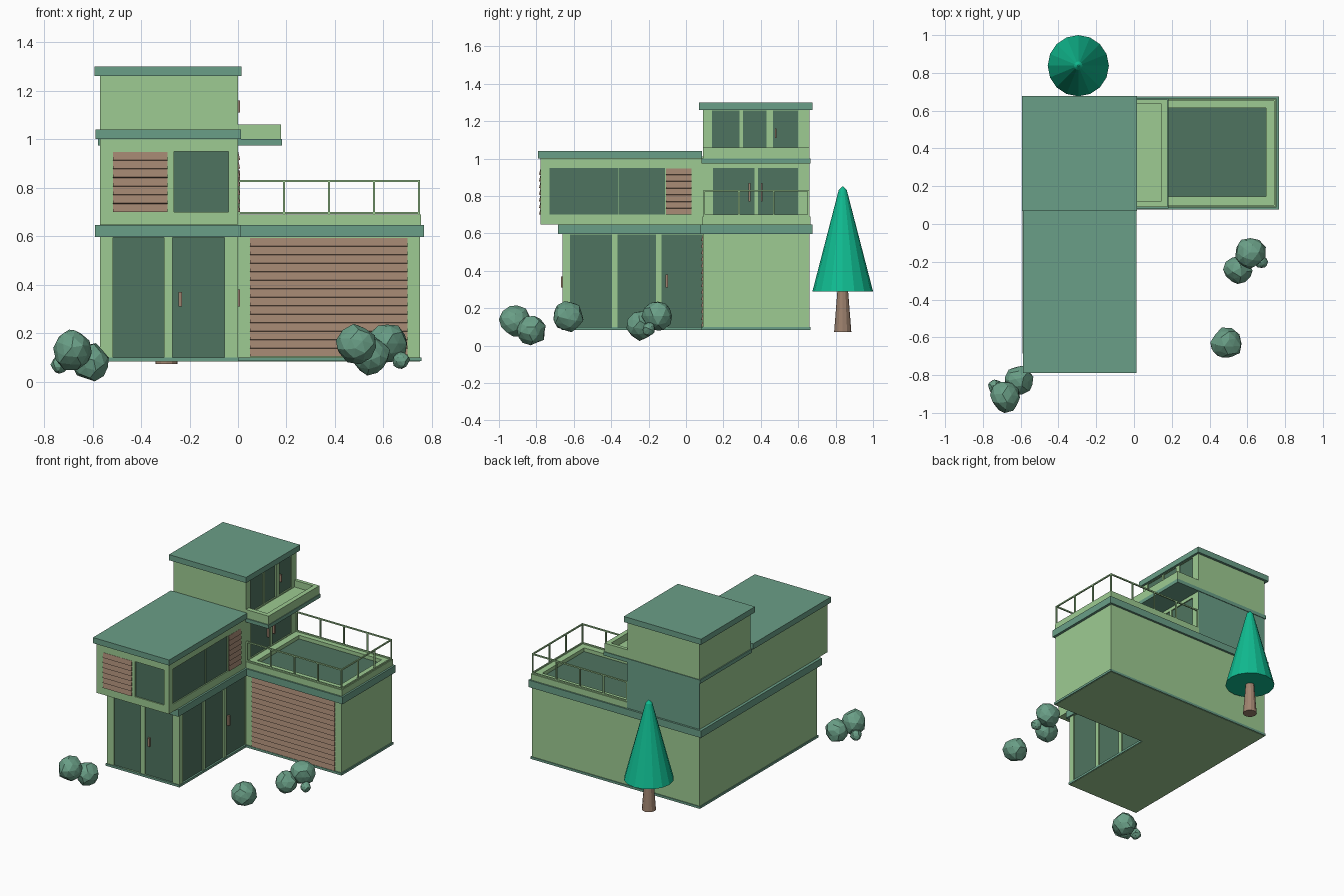
import bpy, bmesh, math, random
from mathutils import Vector, Matrix

if "Cube" in bpy.data.objects:
    bpy.data.objects.remove(bpy.data.objects["Cube"])


def material(name, r, g, b):
    lin = [((c / 255 + 0.055) / 1.055) ** 2.4 for c in (r, g, b)]
    m = bpy.data.materials.new(name)
    m.diffuse_color = (*lin, 1)
    m.use_nodes = True
    m.node_tree.nodes["Principled BSDF"].inputs["Base Color"].default_value = m.diffuse_color
    return m


WALL = material("wall_green", 157, 203, 146)
TRIM = material("trim_teal", 106, 159, 135)
GLASS = material("glass_dark_green", 79, 116, 96)
WOOD = material("wood_brown", 158, 130, 110)
TREE = material("tree_green", 16, 188, 145)


def finish(name, bm, mat):
    me = bpy.data.meshes.new(name)
    bmesh.ops.recalc_face_normals(bm, faces=bm.faces[:])
    bm.to_mesh(me)
    bm.free()
    me.materials.append(mat)
    ob = bpy.data.objects.new(name, me)
    bpy.context.collection.objects.link(ob)
    return ob


def boxes(name, mat, *ranges):
    """Each range is x0, x1, y0, y1, z0, z1."""
    bm = bmesh.new()
    for x0, x1, y0, y1, z0, z1 in ranges:
        mtx = Matrix.Translation(((x0 + x1) / 2, (y0 + y1) / 2, (z0 + z1) / 2))
        mtx = mtx @ Matrix.Diagonal((x1 - x0, y1 - y0, z1 - z0, 1))
        bmesh.ops.create_cube(bm, size=1, matrix=mtx)
    return finish(name, bm, mat)


def cut(ob, *ranges):
    cutter = boxes("cutter", WALL, *ranges)
    cutter.hide_render = True
    mod = ob.modifiers.new("cut", 'BOOLEAN')
    mod.operation, mod.solver, mod.object = 'DIFFERENCE', 'EXACT', cutter
    bpy.context.view_layer.objects.active = ob
    bpy.ops.object.modifier_apply(modifier=mod.name)
    bpy.data.objects.remove(cutter)


def span(axis, face, a, b, z0, z1, d0, d1):
    """Box on a front (y) or right (x) wall, from depth d0 inside to d1 outside."""
    if axis == 'y':
        return (a, b, face - d1, face + d0, z0, z1)
    return (face - d0, face + d1, a, b, z0, z1)


def windows(name, ob, axis, face, panes):
    cut(ob, *[span(axis, face, *p, 0.014, 0.02) for p in panes])
    boxes(name, GLASS, *[span(axis, face, *p, 0.015, -0.008) for p in panes])


def slats(name, axis, face, a, b, z0, z1, n):
    """Overlapping boards: an extruded saw-tooth profile."""
    h = (z1 - z0) / n
    prof = [(-0.005, z0)]
    for i in range(n):
        prof += [(0.009, z0 + i * h), (0.001, z0 + (i + 0.93) * h)]
    prof.append((-0.005, z1))
    bm = bmesh.new()
    pt = (lambda d, t, z: (t, face - d, z)) if axis == 'y' else (lambda d, t, z: (face + d, t, z))
    ends = [[bm.verts.new(pt(d, t, z)) for d, z in prof] for t in (a, b)]
    for e in ends:
        bm.faces.new(e)
    for i in range(len(prof)):
        j = (i + 1) % len(prof)
        bm.faces.new((ends[0][i], ends[0][j], ends[1][j], ends[1][i]))
    finish(name, bm, WOOD)


# Ground floor: long wing and garage
wing = boxes("ground_floor", WALL, (-0.57, 0, -0.66, 0.66, 0.082, 0.62))
windows("ground_front_glass", wing, 'y', -0.66,
        [(-0.515, -0.305, 0.1, 0.595), (-0.27, -0.055, 0.1, 0.595)])
windows("ground_side_glass", wing, 'x', 0.0,
        [(-0.62, -0.395, 0.1, 0.595), (-0.365, -0.16, 0.1, 0.595), (-0.13, 0.085, 0.1, 0.595)])
boxes("garage", WALL, (0, 0.75, 0.09, 0.66, 0.082, 0.62))
slats("garage_door", 'y', 0.09, 0.05, 0.70, 0.103, 0.595, 14)
boxes("base_trim", TRIM, (-0.575, 0.005, -0.665, 0.665, 0.084, 0.1),
      (0.005, 0.757, 0.083, 0.665, 0.084, 0.1))
boxes("floor_band", TRIM, (-0.59, 0.012, -0.685, 0.675, 0.596, 0.646),
      (0.012, 0.768, 0.078, 0.675, 0.596, 0.646))

# Second floor: overhanging front box and rear room
upper = boxes("second_floor_front", WALL, (-0.57, 0, -0.777, 0.09, 0.647, 1.01))
windows("second_front_glass", upper, 'y', -0.777, [(-0.265, -0.04, 0.70, 0.95)])
windows("second_side_glass", upper, 'x', 0.0,
        [(-0.73, -0.362, 0.70, 0.95), (-0.357, -0.112, 0.70, 0.95)])
slats("front_shutter", 'y', -0.777, -0.515, -0.29, 0.70, 0.95, 7)
slats("side_shutter", 'x', 0.0, -0.107, 0.03, 0.70, 0.95, 7)
rear = boxes("second_floor_rear", WALL, (-0.57, 0, 0.09, 0.658, 0.64, 0.98))
windows("terrace_glass", rear, 'x', 0.0,
        [(0.145, 0.365, 0.695, 0.95), (0.385, 0.60, 0.695, 0.95)])
boxes("rear_panel", TRIM, (-0.57, 0, 0.656, 0.661, 0.646, 0.976))
boxes("front_roof", TRIM, (-0.588, 0.012, -0.79, 0.085, 1.0, 1.04))

# Third floor and its balcony
boxes("third_floor_band", TRIM, (-0.577, 0.182, 0.083, 0.665, 0.974, 1.0))
top = boxes("third_floor", WALL, (-0.57, 0, 0.092, 0.66, 0.999, 1.265))
windows("third_glass", top, 'x', 0.0,
        [(0.14, 0.285, 1.02, 1.258), (0.305, 0.43, 1.02, 1.258), (0.465, 0.60, 1.02, 1.258)])
boxes("third_roof", TRIM, (-0.592, 0.015, 0.07, 0.677, 1.26, 1.30))
balcony = boxes("balcony_parapet", WALL, (0, 0.178, 0.09, 0.66, 0.999, 1.06))
cut(balcony, (-0.05, 0.145, 0.122, 0.635, 1.012, 1.2))

# Garage roof terrace
parapet = boxes("terrace_parapet", WALL, (0, 0.755, 0.088, 0.665, 0.645, 0.69))
cut(parapet, (0.05, 0.70, 0.145, 0.615, 0.66, 0.8))
boxes("terrace_deck", GLASS, (0.05, 0.70, 0.145, 0.615, 0.655, 0.664))

# Railing around three sides of the terrace
r, xe, ya, yb = 0.0045, 0.747, 0.097, 0.655
rails = []
for z in (0.695, 0.828):
    rails += [(0, xe, y - r, y + r, z - r, z + r) for y in (ya, yb)]
    rails.append((xe - r, xe + r, ya - r, yb + r, z - r, z + r))
for i in range(5):
    x = 0.004 + i * (xe - 0.004) / 4
    rails += [(x - r, x + r, y - r, y + r, 0.685, 0.828) for y in (ya, yb)]
for i in (1, 2):
    y = ya + i * (yb - ya) / 3
    rails.append((xe - r, xe + r, y - r, y + r, 0.685, 0.828))
boxes("railing", WALL, *rails)

# Door handles
boxes("door_handles", WOOD,
      span('y', -0.66, -0.245, -0.23, 0.31, 0.37, 0.01, 0.008),
      span('x', 0.0, -0.11, -0.095, 0.31, 0.38, 0.01, 0.008),
      span('x', 0.0, 0.335, 0.345, 0.77, 0.87, 0.01, 0.008),
      span('x', 0.0, 0.40, 0.41, 0.77, 0.87, 0.01, 0.008),
      span('x', 0.0, 0.475, 0.485, 1.11, 1.16, 0.01, 0.008))


# Tree
def cone(bm, r0, r1, z0, z1, n):
    bmesh.ops.create_cone(bm, cap_ends=True, segments=n, radius1=r0, radius2=r1, depth=z1 - z0,
                          matrix=Matrix.Translation((-0.295, 0.838, (z0 + z1) / 2)))


bm = bmesh.new()
cone(bm, 0.046, 0.028, 0.073, 0.30, 12)
finish("tree_trunk", bm, WOOD)
bm = bmesh.new()
cone(bm, 0.162, 0.022, 0.29, 0.83, 16)
cone(bm, 0.022, 0.004, 0.83, 0.85, 16)
finish("tree_crown", bm, TREE)

# Faceted bushes: x, y, z, radius
random.seed(4)
bushes = [(0.615, -0.15, 0.157, 0.084), (0.55, -0.24, 0.105, 0.078), (0.672, -0.2, 0.088, 0.036),
          (0.49, -0.63, 0.155, 0.083), (-0.61, -0.825, 0.08, 0.079),
          (-0.68, -0.912, 0.13, 0.085), (-0.735, -0.86, 0.07, 0.038)]
for i, (x, y, z, rad) in enumerate(bushes):
    bm = bmesh.new()
    bmesh.ops.create_icosphere(bm, subdivisions=2, radius=rad)
    spin = Matrix.Rotation(i * 1.3, 3, 'Z') @ Matrix.Rotation(i * 0.7, 3, 'X')
    for v in bm.verts:
        v.co = spin @ v.co * random.uniform(0.88, 1.06) + Vector((x, y, z))
    finish(f"bush_{i + 1}", bm, TRIM)
